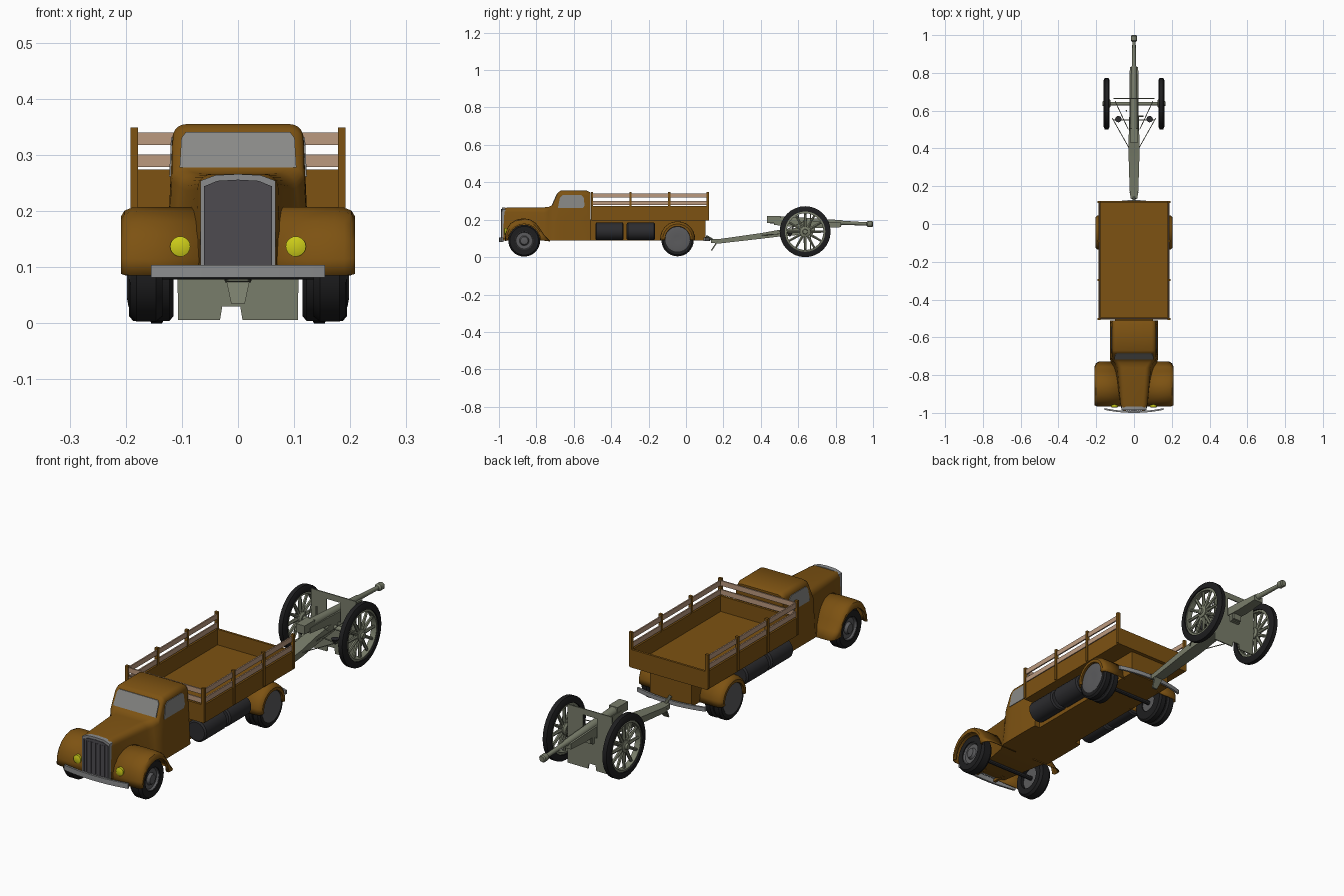
import bpy, bmesh, math
from mathutils import Vector as V

if "Cube" in bpy.data.objects:
    bpy.data.objects.remove(bpy.data.objects["Cube"])


def mat(name, r, g, b):
    m = bpy.data.materials.new(name)
    m.diffuse_color = (r, g, b, 1)
    m.use_nodes = True
    m.node_tree.nodes["Principled BSDF"].inputs["Base Color"].default_value = m.diffuse_color
    return m


BROWN = mat("brown paint", .205, .085, .006)
GREEN = mat("grey green paint", .19, .205, .145)
BLACK = mat("black rubber", .013, .013, .014)
DARK = mat("dark tank", .025, .025, .028)
HUB = mat("hub grey", .105, .105, .11)
GLASS = mat("window grey", .25, .25, .24)
CHROME = mat("bumper grey", .26, .265, .27)
GRILLE = mat("grille grey", .075, .07, .08)
YELLOW = mat("lamp yellow", .62, .62, .01)
TAN = mat("tan wood", .5, .32, .21)


def finish(name, bm, m):
    bmesh.ops.recalc_face_normals(bm, faces=bm.faces)
    me = bpy.data.meshes.new(name)
    bm.to_mesh(me)
    bm.free()
    me.materials.append(m)
    o = bpy.data.objects.new(name, me)
    bpy.context.collection.objects.link(o)
    return o


def loft(name, rings, m, closed=True, caps=True):
    bm = bmesh.new()
    vs = [[bm.verts.new(p) for p in r] for r in rings]
    n = len(rings[0])
    for a, b in zip(vs, vs[1:]):
        for i in range(n if closed else n - 1):
            j = (i + 1) % n
            bm.faces.new((a[i], a[j], b[j], b[i]))
    if caps and closed:
        bm.faces.new(vs[0])
        bm.faces.new(vs[-1])
    return finish(name, bm, m)


def prism(name, pts, off, m):
    return loft(name, [pts, [V(p) + V(off) for p in pts]], m)


def box(name, x0, x1, y0, y1, z0, z1, m):
    return prism(name, [(x0, y0, z0), (x1, y0, z0), (x1, y1, z0), (x0, y1, z0)], (0, 0, z1 - z0), m)


def lathe(name, c, axis, prof, m, n=28, caps=True):
    # prof: (distance along axis, radius)
    c, a = V(c), V(axis).normalized()
    u = a.cross(V((0, 0, 1)) if abs(a.z) < .9 else V((1, 0, 0))).normalized()
    w = a.cross(u)
    rings = [[c + a * d + (u * math.cos(t) + w * math.sin(t)) * r
              for t in [2 * math.pi * i / n for i in range(n)]] for d, r in prof]
    return loft(name, rings, m, caps=caps)


def rod(name, p, q, r, m, n=10):
    return lathe(name, p, V(q) - V(p), [(0, r), ((V(q) - V(p)).length, r)], m, n)


# Truck body: hood and cab in one loft along y
def body_ring(y, wb, wt, z0, z1, r):
    half = [(wb, z0), ((wb + wt) / 2, (z0 + z1 - r) / 2)]
    half += [(wt - r + r * math.cos(t), z1 - r + r * math.sin(t)) for t in [math.pi / 10 * i for i in range(6)]]
    return [(x, y, z) for x, z in half] + [(-x, y, z) for x, z in reversed(half)]


loft("hood_and_cab", [body_ring(*s) for s in [
    (-.975, .068, .066, .10, .26, .02), (-.95, .075, .072, .09, .266, .026), (-.76, .108, .09, .09, .266, .03),
    (-.735, .12, .104, .09, .268, .026), (-.715, .128, .118, .09, .278, .024), (-.685, .128, .117, .09, .345, .025),
    (-.67, .128, .117, .09, .355, .025), (-.53, .128, .117, .09, .355, .025), (-.51, .126, .113, .09, .345, .025)]], BROWN)

# Windshield and side windows
prism("windshield", [(x, -.718 + (z - .278) * .448, z) for x, z in
      [(-.104, .278), (.104, .278), (.101, .33), (.093, .341), (-.093, .341), (-.101, .33)]], (0, .008, 0), GLASS)
for s in (-1, 1):
    prism("side_window", [(s * (.1305 - .0458 * (z - .09)), y, z) for y, z in
          [(-.685, .262), (-.674, .318), (-.66, .331), (-.56, .331), (-.547, .32), (-.542, .275), (-.552, .262)]],
          (-s * .008, 0, 0), GLASS)

# Grille, frame and bars
def arch(w, z0, z1, y):
    return [(-w, y, z0), (w, y, z0), (w, y, z1 - .012), (w * .6, y, z1 - .002), (0, y, z1),
            (-w * .6, y, z1 - .002), (-w, y, z1 - .012)]


prism("grille_frame", arch(.067, .1, .266, -.985), (0, .02, 0), CHROME)
prism("grille", arch(.061, .104, .256, -.988), (0, .006, 0), GRILLE)
for i in range(-5, 6):
    box("grille_bar", i * .011 - .002, i * .011 + .002, -.99, -.986, .107, .243, GRILLE)


# Bumpers
def bumper(name, w, yf, z0, z1):
    loft(name, [[(x, yf(x), z0), (x, yf(x), z1), (x, yf(x) + .009, z1), (x, yf(x) + .009, z0)]
                for x in [w * i / 6 for i in range(-6, 7)]], CHROME)


bumper("front_bumper", .155, lambda x: -1 + .65 * x * x, .082, .104)
bumper("rear_bumper", .165, lambda x: .118 - .9 * x * x, .086, .104)
for s in (-1, 1):
    box("bumper_bracket", s * .05 - .006, s * .05 + .006, -.992, -.93, .088, .1, BROWN)


# Fenders: outline P outside, wheel arch Q inside, rounded cross-section
def fender(name, s, xin, xout, P, cy, cz, rq, a0, a1):
    rings = []
    for i, (py, pz) in enumerate(P):
        t = math.radians(a0 + (a1 - a0) * i / (len(P) - 1))
        qy, qz = cy + rq * math.cos(t), cz + rq * math.sin(t)
        row = [(xin, 0), (xout - .035, 0), (xout - .018, .05), (xout - .006, .22), (xout, .55), (xout, 1), (xout - .012, 1)]
        rings.append([(s * x, py + (qy - py) * k, pz + (qz - pz) * k) for x, k in row])
    o = loft(name, rings, BROWN, closed=False)
    md = o.modifiers.new("thickness", 'SOLIDIFY')
    md.thickness = .003
    md.offset = 0


front_path = [(-.966, .085), (-.966, .115), (-.957, .15), (-.937, .18), (-.905, .199), (-.87, .206),
              (-.835, .2), (-.805, .182), (-.78, .15), (-.757, .115), (-.728, .085)]
rear_path = [(-.045 + .092 * math.cos(t), .098 + .092 * math.sin(t))
             for t in [math.pi * (1.03 - 1.06 * i / 12) for i in range(13)]]


# Truck wheels
def tyre(name, s, x0, x1, y, z, R, ri, m=BLACK):
    w = x1 - x0
    lathe(name, (s * x0, y, z), (s, 0, 0), [(0, ri), (0, R * .9), (w * .2, R), (w * .8, R), (w, R * .9), (w, ri), (0, ri)],
          m, 32, False)


for s in (-1, 1):
    fender("front_fender", s, .05, .207, front_path, -.865, .09, .088, 180, 0)
    fender("rear_fender", s, .09, .203, rear_path, -.045, .098, .068, 185, -5)
    lathe("headlight", (s * .103, -.972, .137), (0, 1, 0), [(0, .01), (.003, .018), (.03, .016)], YELLOW, 20)
    tyre("front_tyre", s, .135, .192, -.865, .088, .085, .05)
    lathe("front_hub", (s * .15, -.865, .088), (s, 0, 0),
          [(0, .056), (.036, .056), (.038, .048), (.03, .044), (.03, .026), (.042, .02), (.044, .008)], HUB)
    tyre("rear_tyre_inner", s, .115, .152, -.045, .09, .086, .04)
    tyre("rear_tyre_outer", s, .157, .194, -.045, .09, .086, .05)
    lathe("rear_hub", (s * .12, -.045, .095), (s, 0, 0), [(0, .06), (.075, .066), (.078, .05), (.076, .02)], HUB)
    for y in (-.485, -.317):  # side tanks
        lathe("side_tank", (s * .137, y, .138), (0, 1, 0), [(0, .04), (.006, .047), (.146, .047), (.152, .04)], DARK, 24)
for y in (-.865, -.045):
    rod("axle", (-.15, y, .088), (.15, y, .088), .01, DARK)

# Chassis and cargo bed
box("chassis", -.1, .1, -.52, .105, .09, .2, BROWN)
box("bed_floor", -.188, .188, -.505, .12, .195, .206, BROWN)
for s in (-1, 1):
    box("bed_side", s * .178, s * .188, -.505, .12, .195, .274, BROWN)
    for y in (-.503, -.297, -.09, .116):
        box("bed_post", s * .178, s * .192, y - .006, y + .006, .2, .349, BROWN)
    for z in (.279, .318):
        box("side_slat", s * .18, s * .186, -.5, .115, z, z + .022, TAN)
for y in (-.505, .112):
    box("bed_end", -.188, .188, y, y + .01, .195, .274, BROWN)
for z in (.279, .318):
    box("front_slat", -.18, .18, -.503, -.497, z, z + .022, TAN)

# Gun wheels: tyre, rim, spokes, hub
GY, GZ = .637, .136
for s in (-1, 1):
    tyre("gun_tyre", s, .129, .161, GY, GZ, .136, .108)
    tyre("gun_rim", s, .132, .158, GY, GZ, .112, .098, GREEN)
    lathe("gun_hub", (s * .125, GY, GZ), (s, 0, 0), [(0, .018), (.008, .026), (.03, .026), (.034, .014), (.042, .012)], GREEN, 16)
    for i in range(12):
        t = math.pi * i / 6
        d = V((0, math.cos(t), math.sin(t)))
        c = V((s * .145, GY, GZ))
        lathe("gun_spoke", c + d * .015, d, [(0, .009), (.09, .006)], GREEN, 6)
    # Shield braces, crew seats
    rod("trail_brace", (s * .115, .56, .13), (s * .025, .4, .115), .002, GREEN, 6)
    rod("shield_brace", (s * .1, .65, .2), (s * .03, .5, .13), .002, GREEN, 6)
    rod("seat_arm", (s * .11, .55, .118), (s * .02, .55, .125), .003, GREEN, 6)
    lathe("crew_seat", (s * .083, .555, .11), (0, 0, 1), [(0, .004), (.02, .015), (.024, .017)], DARK, 12)
rod("gun_axle", (-.165, GY, GZ), (.165, GY, GZ), .01, GREEN, 12)

# Shield with barrel opening and bottom notch
prism("gun_shield", [(x, .662, z) for x, z in [
    (-.107, .006), (-.032, .006), (-.028, .03), (.004, .03), (.008, .006), (.107, .006), (.109, .262), (.034, .262),
    (.034, .15), (-.034, .15), (-.034, .262), (-.109, .262)]], (0, .005, 0), GREEN)
box("shield_top", -.036, .036, .662, .667, .236, .262, GREEN)

# Trail, spade and tow hook
loft("gun_trail", [[(-w, y, z - h), (w, y, z - h), (w, y, z + h), (-w, y, z + h)] for y, w, z, h in [
    (.135, .018, .085, .01), (.18, .023, .085, .012), (.4, .03, .113, .015), (.5, .027, .128, .018), (.68, .022, .145, .02)]], GREEN)
prism("trail_spade", [(-.023, .165, .085), (.023, .165, .085), (.012, .132, .035), (-.012, .132, .035)], (0, .008, 0), GREEN)
rod("tow_hook", (0, .145, .09), (0, .108, .112), .007, GREEN)

# Barrel, breech and cradle
lathe("gun_barrel", (0, .45, .2), (0, .55, -.024), [(0, .02), (.07, .02), (.2, .018), (.38, .014), (.39, .011), (.515, .009),
      (.522, .016), (.545, .016), (.55, .012)], GREEN, 20)
box("breech_block", -.021, .021, .432, .505, .182, .219, GREEN)
loft("gun_cradle", [[(-w, y, z - h), (w, y, z - h), (w, y, z + h), (-w, y, z + h)] for y, w, z, h in [
    (.47, .022, .184, .012), (.6, .025, .178, .018), (.72, .025, .173, .018), (.83, .022, .172, .012)]], GREEN)
box("cradle_mount", -.02, .02, .6, .69, .13, .18, GREEN)
rod("sight_post", (-.04, .6, .15), (-.04, .6, .225), .004, GREEN)
rod("elevating_handle", (.02, .57, .16), (.05, .57, .15), .004, GREEN)

# Smooth shading with sharp edges kept
for o in bpy.context.scene.objects:
    o.select_set(True)
    bpy.context.view_layer.objects.active = o
bpy.ops.object.shade_smooth_by_angle(angle=math.radians(35))
